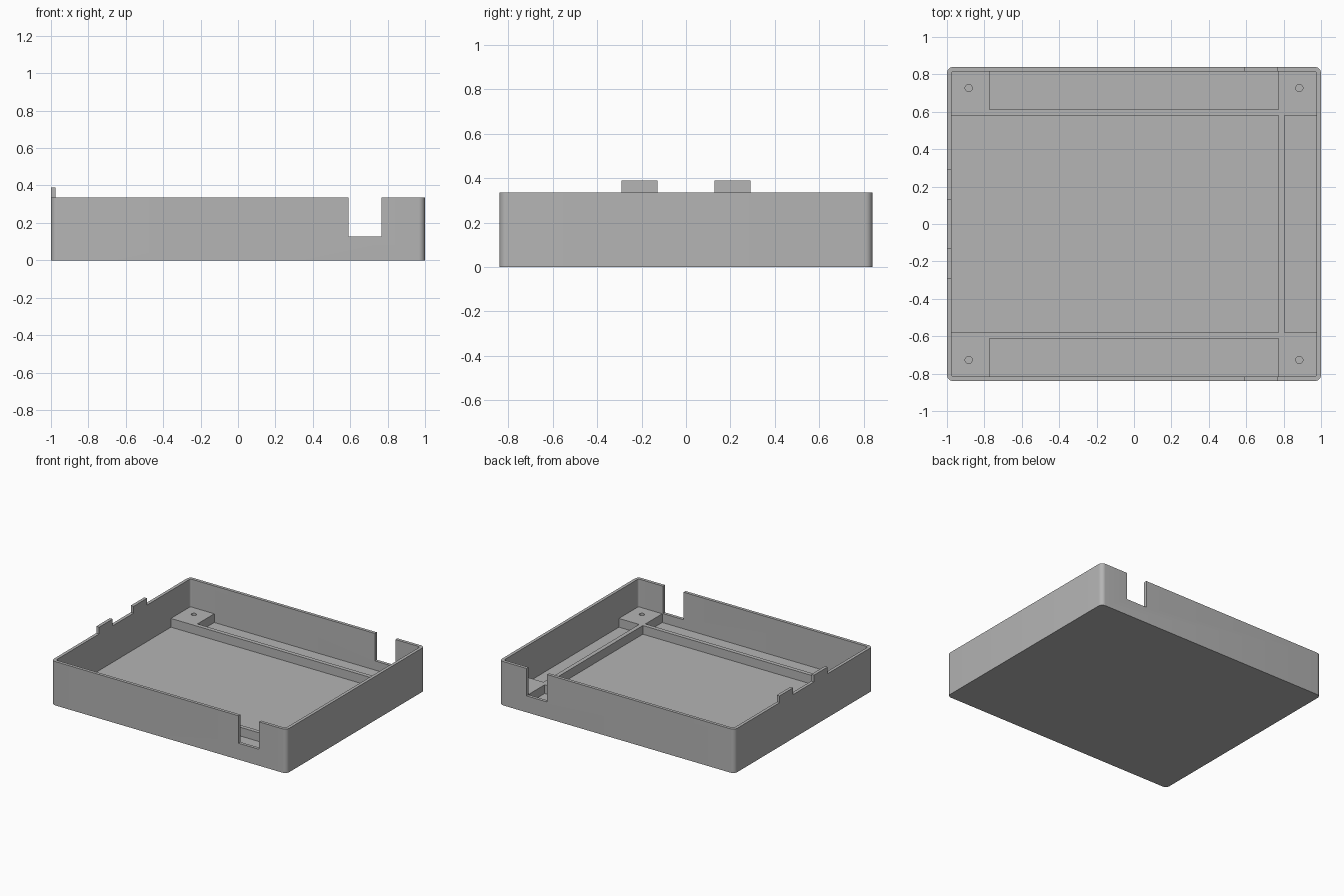
import bpy, bmesh, math

cube = bpy.data.objects.get("Cube")
if cube:
    bpy.data.objects.remove(cube, do_unlink=True)

HX, HY, RIM = 1.0, 0.84, 0.337      # outer half sizes and rim height
WALL, FLOOR, RIB_TOP = 0.024, 0.056, 0.123
POST_X, POST_Y, RIB = 0.773, 0.58, 0.032

grey = bpy.data.materials.new("plain grey")
grey.use_nodes = True
colour = (0.46, 0.46, 0.46, 1)
grey.diffuse_color = colour
grey.node_tree.nodes["Principled BSDF"].inputs["Base Color"].default_value = colour


def prism(name, outline, z0, z1):
    """Extrude a flat outline from z0 to z1."""
    bm = bmesh.new()
    base = bm.faces.new([bm.verts.new((x, y, z0)) for x, y in outline])
    top = bmesh.ops.extrude_face_region(bm, geom=[base])["geom"]
    for v in top:
        if isinstance(v, bmesh.types.BMVert):
            v.co.z = z1
    bmesh.ops.recalc_face_normals(bm, faces=bm.faces[:])
    mesh = bpy.data.meshes.new(name)
    bm.to_mesh(mesh)
    bm.free()
    mesh.materials.append(grey)
    obj = bpy.data.objects.new(name, mesh)
    bpy.context.collection.objects.link(obj)
    return obj


def box(name, x0, x1, y0, y1, z0, z1):
    return prism(name, [(x0, y0), (x1, y0), (x1, y1), (x0, y1)], z0, z1)


def rounded(hx, hy, r, steps=8):
    """Outline of a rectangle with rounded corners."""
    points = []
    for i, (sx, sy) in enumerate([(1, 1), (-1, 1), (-1, -1), (1, -1)]):
        for k in range(steps + 1):
            a = math.pi / 2 * (i + k / steps)
            points.append((sx * (hx - r) + r * math.cos(a),
                           sy * (hy - r) + r * math.sin(a)))
    return points


def circle(cx, cy, r, n=24):
    return [(cx + r * math.cos(math.tau * k / n), cy + r * math.sin(math.tau * k / n))
            for k in range(n)]


def cut(obj, cutter):
    """Subtract the cutter, then discard it."""
    cutter.hide_render = True
    mod = obj.modifiers.new("cut", "BOOLEAN")
    mod.operation, mod.solver, mod.object = "DIFFERENCE", "EXACT", cutter
    bpy.ops.object.select_all(action="DESELECT")
    bpy.context.view_layer.objects.active = obj
    obj.select_set(True)
    bpy.ops.object.modifier_apply(modifier=mod.name)
    bpy.data.objects.remove(cutter, do_unlink=True)


def smooth(obj):
    bpy.ops.object.select_all(action="DESELECT")
    bpy.context.view_layer.objects.active = obj
    obj.select_set(True)
    bpy.ops.object.shade_smooth_by_angle(angle=math.radians(30))


# Open tray with a cable notch through the front and back walls
tray = prism("tray_shell", rounded(HX, HY, 0.034), 0, RIM)
cut(tray, prism("cavity", rounded(HX - WALL, HY - WALL, 0.014), FLOOR, RIM + 0.1))
cut(tray, box("notch", 0.592, 0.767, -1, 1, 0.126, RIM + 0.1))
smooth(tray)

# Corner posts with blind screw holes
for sy, depth in ((-1, "front"), (1, "back")):
    for sx, side in ((-1, "right"), (1, "left")):
        xs = sorted((sx * POST_X, sx * (HX - WALL + 0.004)))
        ys = sorted((sy * POST_Y, sy * (HY - WALL + 0.004)))
        post = box(f"{depth}_{side}_post", *xs, *ys, FLOOR - 0.01, RIB_TOP)
        cut(post, prism("hole", circle(sx * 0.884, sy * 0.727, 0.019), FLOOR, RIB_TOP + 0.1))
        smooth(post)

    # Long rib joining the posts
    ys = sorted((sy * POST_Y, sy * (POST_Y + RIB)))
    box(f"{depth}_rib", -POST_X, POST_X, *ys, FLOOR - 0.01, RIB_TOP)

    # Locating tab on the right wall
    ys = sorted((sy * 0.128, sy * 0.291))
    box(f"{depth}_tab", -HX, -HX + WALL, *ys, RIM, 0.389)

# Cross rib on the left
box("cross_rib", POST_X, POST_X + RIB, -POST_Y, POST_Y, FLOOR - 0.01, RIB_TOP)
